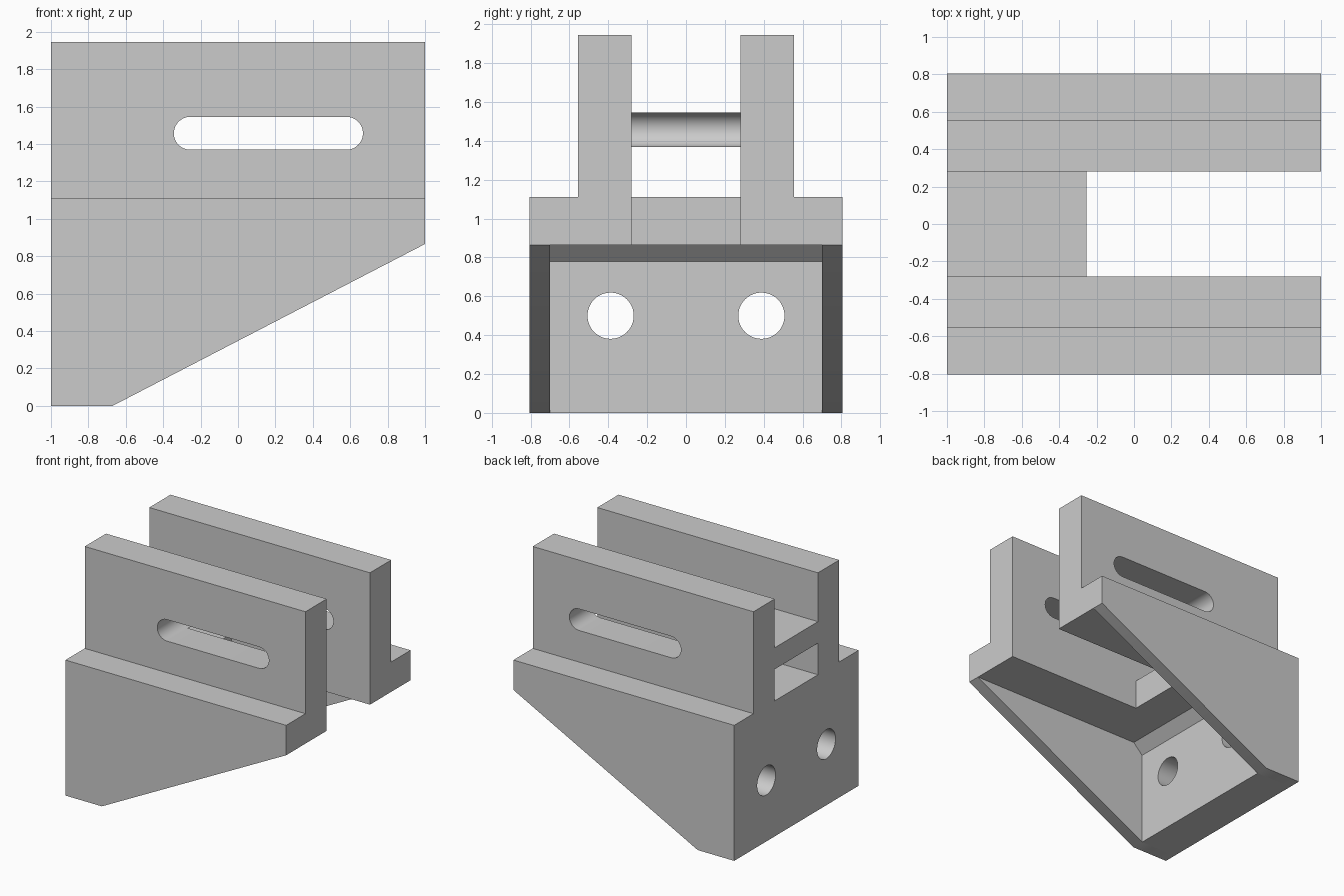
import bpy, bmesh, math
from mathutils import Vector

cube = bpy.data.objects.get("Cube")
if cube:
    bpy.data.objects.remove(cube, do_unlink=True)

grey = bpy.data.materials.new("plain_grey")
grey.use_nodes = True
grey.diffuse_color = (0.6, 0.6, 0.6, 1)
grey.node_tree.nodes["Principled BSDF"].inputs["Base Color"].default_value = (0.6, 0.6, 0.6, 1)


def prism(name, profile, axis, start, end):
    """Extrude a profile along an axis: 'x' takes (y, z) points, 'y' takes (x, z) points."""
    place = (lambda p, d: Vector((d, p[0], p[1]))) if axis == 'x' else \
            (lambda p, d: Vector((p[0], d, p[1])))
    bm = bmesh.new()
    a = [bm.verts.new(place(p, start)) for p in profile]
    b = [bm.verts.new(place(p, end)) for p in profile]
    bm.faces.new(a)
    bm.faces.new(b[::-1])
    n = len(profile)
    for i in range(n):
        j = (i + 1) % n
        bm.faces.new((a[i], b[i], b[j], a[j]))
    bmesh.ops.recalc_face_normals(bm, faces=bm.faces)
    mesh = bpy.data.meshes.new(name)
    bm.to_mesh(mesh)
    bm.free()
    mesh.materials.append(grey)
    obj = bpy.data.objects.new(name, mesh)
    bpy.context.collection.objects.link(obj)
    return obj


def arc(cx, cz, r, a0, a1, steps=24):
    angles = [math.radians(a0 + (a1 - a0) * i / steps) for i in range(steps + 1)]
    return [(cx + r * math.cos(a), cz + r * math.sin(a)) for a in angles]


def rect(u0, u1, v0, v1):
    return [(u0, v0), (u1, v0), (u1, v1), (u0, v1)]


def activate(obj):
    bpy.ops.object.select_all(action='DESELECT')
    obj.select_set(True)
    bpy.context.view_layer.objects.active = obj


def cut(obj, cutter):
    cutter.hide_render = True
    mod = obj.modifiers.new("cut", 'BOOLEAN')
    mod.operation = 'DIFFERENCE'
    mod.solver = 'EXACT'
    mod.object = cutter
    activate(obj)
    bpy.ops.object.modifier_apply(modifier=mod.name)
    bpy.data.objects.remove(cutter, do_unlink=True)


# Main dimensions
half_width, upright_out, gap = 0.805, 0.555, 0.28
deck_low, deck_top, top = 0.865, 1.11, 1.945
foot, mid_end, rib_in = -0.67, -0.255, 0.70
slot_z, slot_r, slot_right = 1.457, 0.088, 0.58

parts = []

for side, label in ((-1, "front"), (1, "back")):
    # Stepped rail with a tall upright and a long rounded slot
    step = [(gap, deck_low), (half_width, deck_low), (half_width, deck_top),
            (upright_out, deck_top), (upright_out, top), (gap, top)]
    rail = prism(label + "_rail", [(side * y, z) for y, z in step], 'x', -1, 1)
    slot = arc(mid_end, slot_z, slot_r, 90, 270) + arc(slot_right, slot_z, slot_r, -90, 90)
    cut(rail, prism("slot_cutter", slot, 'y', side * 0.2, side * 0.65))
    # Tapered side rib below the rail
    rib = [(-1, 0), (foot, 0), (1, deck_low), (-1, deck_low)]
    parts += [rail, prism(label + "_rib", rib, 'y', side * rib_in, side * half_width)]

# Deck joining the two rails
parts.append(prism("middle_deck", rect(-1, mid_end, deck_low, deck_top), 'y', -gap, gap))

# Cross bar between the uprights, hollowed by the slot end
bar = [(-1, slot_z + slot_r), (-1, slot_z - slot_r)] + arc(mid_end, slot_z, slot_r, 270, 90)
parts.append(prism("cross_bar", bar, 'y', -gap, gap))

# Mounting wall with a sloped top corner and two bolt holes
wall = prism("mounting_wall", [(-1, 0), (foot, 0), (foot, 0.78), (foot + 0.085, deck_low),
                               (-1, deck_low)], 'y', -rib_in, rib_in)
for side in (-1, 1):
    hole = arc(side * 0.388, 0.5, 0.119, 0, 360, 48)[:-1]
    cut(wall, prism("hole_cutter", hole, 'x', -1.2, -0.4))
parts.append(wall)

for obj in parts:
    activate(obj)
    bpy.ops.object.shade_smooth_by_angle(angle=math.radians(30))
